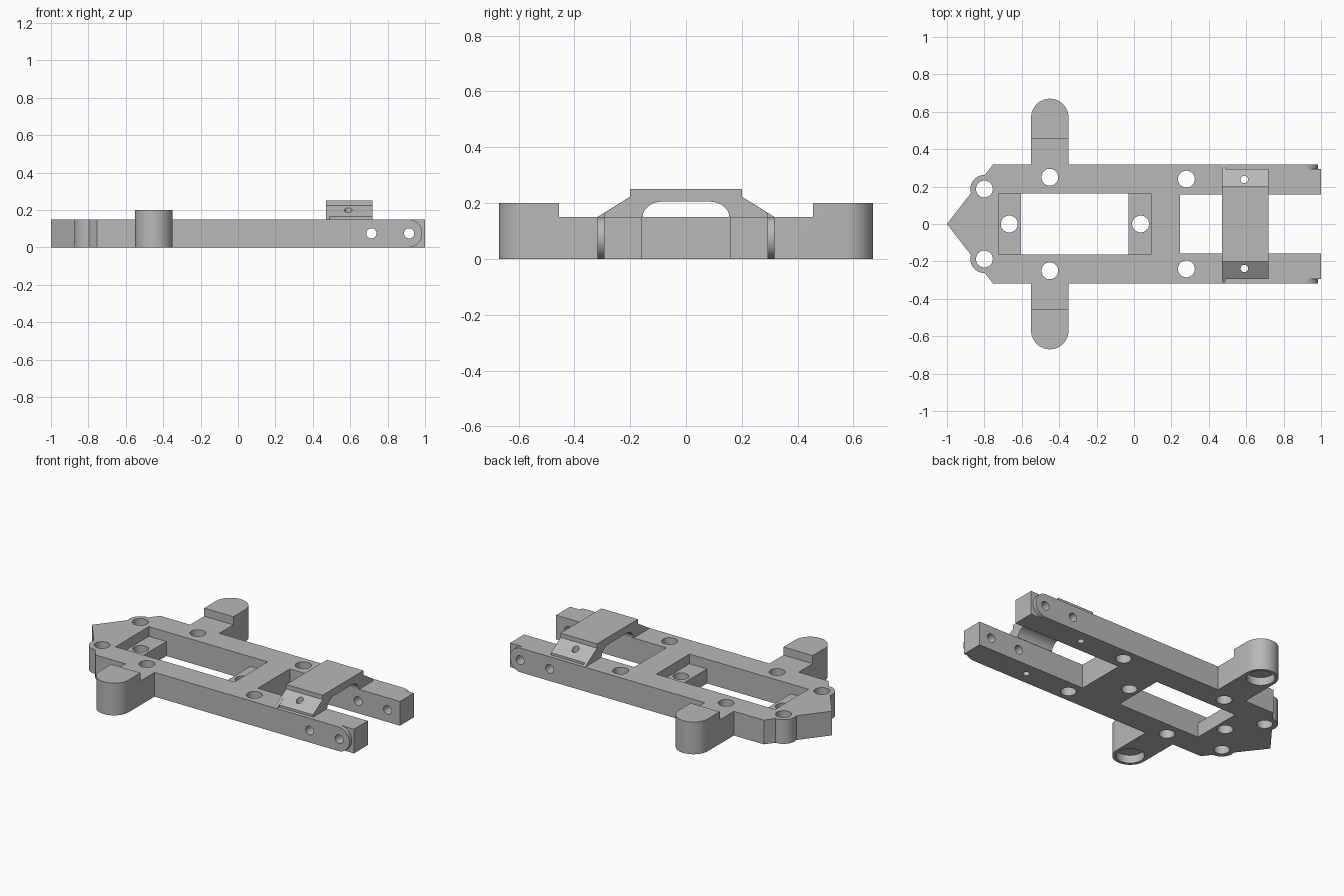
import bpy, bmesh
from math import cos, sin, pi

if "Cube" in bpy.data.objects:
    bpy.data.objects.remove(bpy.data.objects["Cube"], do_unlink=True)

grey = bpy.data.materials.new("plain_grey")
grey.use_nodes = True
grey.diffuse_color = (0.48, 0.48, 0.48, 1)
grey.node_tree.nodes["Principled BSDF"].inputs["Base Color"].default_value = grey.diffuse_color

PLACE = {"X": lambda a, b, t: (t, a, b),
         "Y": lambda a, b, t: (a, t, b),
         "Z": lambda a, b, t: (a, b, t)}


def prism(name, points, lo, hi, axis="Z"):
    """Extrude a closed outline along an axis."""
    bm = bmesh.new()
    place = PLACE[axis]
    face = bm.faces.new([bm.verts.new(place(a, b, lo)) for a, b in points])
    top = bmesh.ops.extrude_face_region(bm, geom=[face])["geom"]
    shift = place(0, 0, hi - lo)
    bmesh.ops.translate(bm, vec=shift, verts=[g for g in top if isinstance(g, bmesh.types.BMVert)])
    bmesh.ops.recalc_face_normals(bm, faces=bm.faces)
    mesh = bpy.data.meshes.new(name)
    bm.to_mesh(mesh)
    bm.free()
    obj = bpy.data.objects.new(name, mesh)
    bpy.context.collection.objects.link(obj)
    mesh.materials.append(grey)
    return obj


def arc(a, b, ra, rb, start, end, steps):
    return [(a + ra * cos(start + (end - start) * i / steps),
             b + rb * sin(start + (end - start) * i / steps)) for i in range(steps + 1)]


def circle(a, b, r, steps=40):
    return arc(a, b, r, r, 0, 2 * pi, steps)[:-1]


def rect(a0, a1, b0, b1):
    return [(a0, b0), (a1, b0), (a1, b1), (a0, b1)]


def combine(obj, others, operation="DIFFERENCE"):
    """Apply one boolean per helper, then discard the helpers."""
    for other in others:
        mod = obj.modifiers.new("shape", "BOOLEAN")
        mod.operation, mod.object, mod.solver = operation, other, "EXACT"
    bpy.context.view_layer.update()
    result = obj.evaluated_get(bpy.context.evaluated_depsgraph_get())
    mesh = bpy.data.meshes.new_from_object(result)
    obj.modifiers.clear()
    obj.data = mesh
    for other in others:
        bpy.data.objects.remove(other, do_unlink=True)


def bore(a, b, r, lo=-0.1, hi=0.4, axis="Z"):
    return prism("bore_cutter", circle(a, b, r), lo, hi, axis)


def mirrored(points):
    """Complete a half outline by reflecting it in the second half."""
    return points + [(-a, b) for a, b in reversed(points)]


H = 0.15          # plate height
HOLE = 0.045      # main hole radius
SIDES = (("left_back", 1), ("right_front", -1))

# Main plate: pointed nose, two arms with a slot between them
half = [(-0.755, 0.317), (0.91, 0.317), (0.91, 0.293), (1, 0.293), (1, 0.157), (0.245, 0.157)]
plate = prism("main_plate", [(-1, 0)] + half + [(x, -y) for x, y in reversed(half)], 0, H)

# Round bosses beside the nose
combine(plate, [prism("boss", circle(-0.8, s * 0.187, 0.075), 0, H) for _, s in SIDES], "UNION")

# Window leaving a lower ledge at each end
cutters = [prism("window_cutter", rect(-0.605, -0.03, -0.163, 0.163), -0.1, 0.3)]
cutters += [prism("ledge_cutter", rect(x0, x1, -0.163, 0.163), 0.09, 0.3)
            for x0, x1 in ((-0.725, -0.6), (-0.035, 0.09))]

# Vertical screw holes and cross holes through the arms
for x, y in ((-0.8, 0.187), (-0.45, 0.25), (0.28, 0.24)):
    cutters += [bore(x, s * y, HOLE) for _, s in SIDES]
cutters += [bore(x, 0, HOLE) for x in (-0.667, 0.035)]
cutters += [bore(0.59, s * 0.238, 0.02) for _, s in SIDES]
cutters += [bore(x, 0.075, 0.027, -0.5, 0.5, "Y") for x in (0.713, 0.915)]
combine(plate, cutters)
parts = [plate]

for side, s in SIDES:
    # Rounded cheek on the outside of each arm tip
    lo, hi = sorted((s * 0.285, s * 0.317))
    cheek = prism(side + "_arm_cheek", circle(0.91, 0.075, 0.075, 48), lo, hi, "Y")
    combine(cheek, [bore(0.915, 0.075, 0.027, -0.5, 0.5, "Y")])

    # Ear with a raised round end and a blind socket underneath
    outline = [(-0.35, s * 0.31)] + arc(-0.45, s * 0.57, 0.1, s * 0.1, 0, pi, 28) + [(-0.55, s * 0.31)]
    ear = prism(side + "_ear", outline, 0, 0.2)
    lo, hi = sorted((s * 0.2, s * 0.455))
    combine(ear, [prism("step_cutter", rect(-0.7, -0.2, lo, hi), H, 0.4),
                  bore(-0.45, s * 0.57, 0.08, -0.1, 0.05)])
    parts += [cheek, ear]

# Bridge over the slot, with an arched underside
arch = arc(0.085, H, 0.07, 0.055, 0, pi / 2, 10)
crown = [(0, 0.25), (0.2, 0.25), (0.2, 0.223)]
bridge = prism("bridge", mirrored((crown + [(0.293, 0.164), (0.293, H)] + arch)[1:]),
               0.488, 0.72, "X")
lip = prism("bridge_lip", mirrored((crown + [(0.317, H)] + arch)[1:]), 0.47, 0.488, "X")
combine(bridge, [lip], "UNION")
combine(bridge, [bore(0.59, s * 0.238, 0.02) for _, s in SIDES])
parts.append(bridge)

# Smooth the round walls while keeping edges crisp
bpy.ops.object.select_all(action="DESELECT")
for part in parts:
    part.select_set(True)
bpy.context.view_layer.objects.active = plate
bpy.ops.object.shade_smooth_by_angle(angle=0.5)
